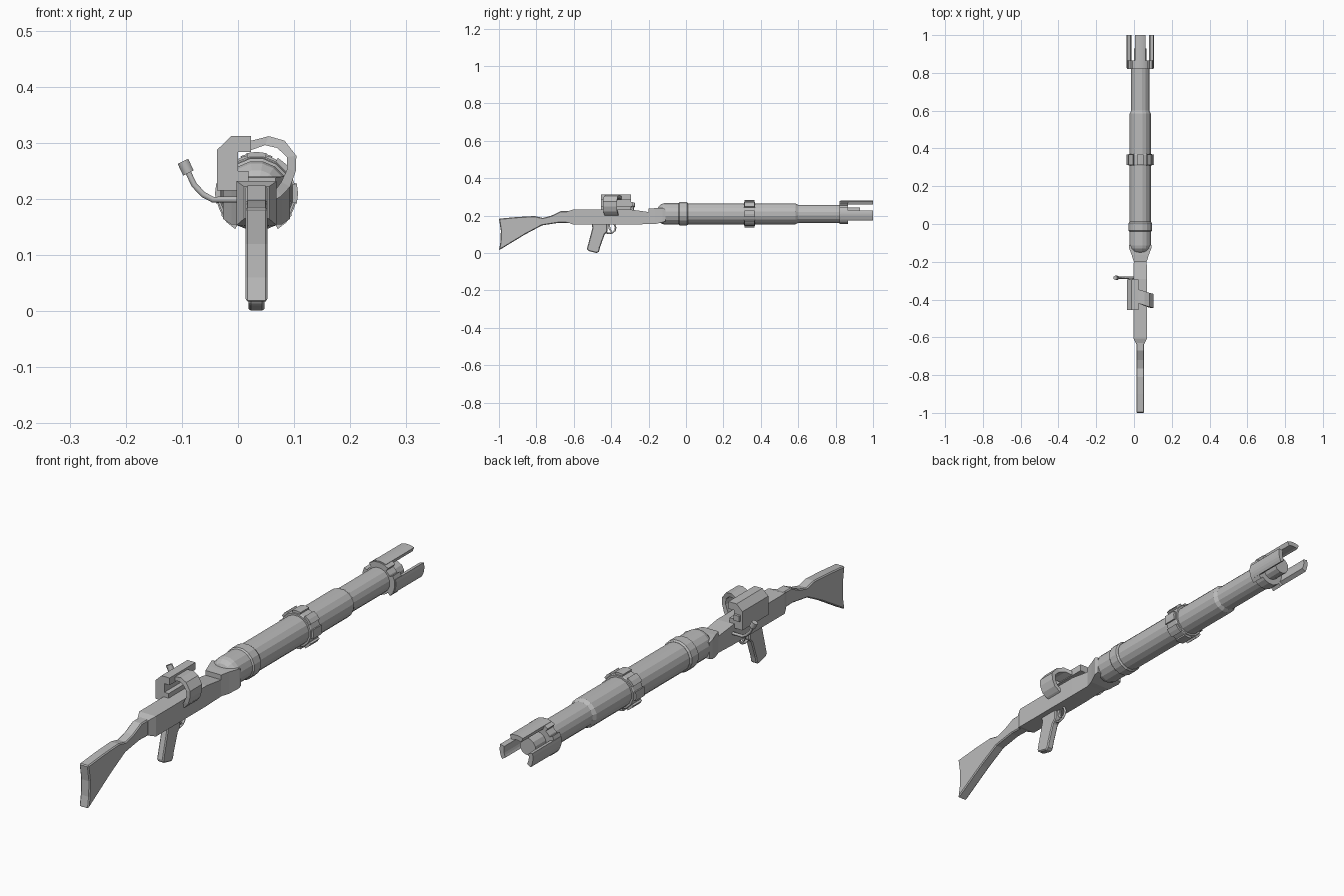
import bpy, bmesh, math
from mathutils import Vector

if "Cube" in bpy.data.objects:
    bpy.data.objects.remove(bpy.data.objects["Cube"], do_unlink=True)

CX, CZ = 0.033, 0.21  # barrel axis
SIDES = 16

grey = bpy.data.materials.new("plain grey")
grey.use_nodes = True
grey.diffuse_color = (0.5, 0.5, 0.5, 1)
grey.node_tree.nodes["Principled BSDF"].inputs["Base Color"].default_value = (0.5, 0.5, 0.5, 1)


def finish(name, bm, bevel=0):
    bmesh.ops.recalc_face_normals(bm, faces=bm.faces)
    mesh = bpy.data.meshes.new(name)
    bm.to_mesh(mesh)
    bm.free()
    mesh.materials.append(grey)
    obj = bpy.data.objects.new(name, mesh)
    bpy.context.collection.objects.link(obj)
    if bevel:
        mod = obj.modifiers.new("bevel", "BEVEL")
        mod.width, mod.segments = bevel, 1
        mod.limit_method, mod.angle_limit = "ANGLE", math.radians(40)
    return obj


def prism(name, points, offset, bevel=0):
    """Extrude a closed outline of 3D points along an offset."""
    bm = bmesh.new()
    face = bm.faces.new([bm.verts.new(p) for p in points])
    new = bmesh.ops.extrude_face_region(bm, geom=[face])["geom"]
    bmesh.ops.translate(bm, vec=offset, verts=[v for v in new if isinstance(v, bmesh.types.BMVert)])
    return finish(name, bm, bevel)


def side_profile(name, yz, half, bevel=0):
    return prism(name, [(CX - half, y, z) for y, z in yz], (2 * half, 0, 0), bevel)


def loft(name, sections):
    """Join equal-length rings of points and cap both ends."""
    bm = bmesh.new()
    rings = [[bm.verts.new(p) for p in s] for s in sections]
    n = len(rings[0])
    for a, b in zip(rings, rings[1:]):
        for i in range(n):
            bm.faces.new((a[i], a[(i + 1) % n], b[(i + 1) % n], b[i]))
    bm.faces.new(rings[0])
    bm.faces.new(rings[-1])
    return finish(name, bm)


def around(angle, r, y):
    return (CX + r * math.cos(angle), y, CZ + r * math.sin(angle))


def turned(name, profile, sides=SIDES):
    """Turn (y, radius) pairs about the barrel axis."""
    return loft(name, [[around(2 * math.pi * (i + 0.5) / sides, r, y) for i in range(sides)]
                       for y, r in profile])


def arc_plate(name, middle, spread, r_in, r_out, y0, y1, steps=5):
    """Curved plate wrapped round the barrel axis; angles in degrees."""
    angles = [math.radians(middle - spread + 2 * spread * i / steps) for i in range(steps + 1)]
    outline = [around(a, r_out, y0) for a in angles] + [around(a, r_in, y0) for a in reversed(angles)]
    return prism(name, outline, (0, y1 - y0, 0))


def box_section(y, half, z0, z1):
    return [(CX - half, y, z0), (CX + half, y, z0), (CX + half, y, z1), (CX - half, y, z1)]


def tube(name, points, radius, closed=False):
    curve = bpy.data.curves.new(name, "CURVE")
    curve.dimensions = "3D"
    curve.bevel_depth, curve.bevel_resolution, curve.use_fill_caps = radius, 1, True
    spline = curve.splines.new("POLY")
    spline.points.add(len(points) - 1)
    for p, co in zip(spline.points, points):
        p.co = (*co, 1)
    spline.use_cyclic_u = closed
    curve.materials.append(grey)
    obj = bpy.data.objects.new(name, curve)
    bpy.context.collection.objects.link(obj)
    return obj


# Shoulder stock with a curved butt and raised wrist
side_profile("stock", [(-1, .184), (-.9, .193), (-.81, .198), (-.765, .188), (-.72, .2), (-.67, .224),
                       (-.61, .224), (-.61, .16), (-.68, .162), (-.77, .148), (-.86, .1), (-1, .015),
                       (-.992, .06), (-.99, .12)], .02, .004)

# Receiver body, tapered at both ends
loft("receiver", [box_section(-.635, .022, .165, .222), box_section(-.605, .036, .153, .232),
                  box_section(-.29, .036, .153, .232), box_section(-.19, .034, .155, .218)])

# Cradle joining the receiver to the barrel
loft("breech_cradle", [box_section(-.2, .034, .155, .238), box_section(-.165, .045, .155, .24),
                       box_section(-.125, .06, .165, .24), box_section(-.11, .058, .17, .235)])

# Barrel, bands and muzzle tip
turned("breech_dome", [(-.155, .02), (-.145, .042), (-.13, .054), (-.115, .058), (-.03, .058)])
turned("breech_band", [(-.04, .058), (-.035, .063), (.005, .063), (.012, .058)])
turned("rear_barrel", [(-.03, .057), (.585, .057), (.6, .049)])
turned("front_barrel", [(.58, .049), (.83, .049)])
turned("muzzle_ring", [(.82, .056), (.865, .056)])
turned("muzzle_tip", [(.82, .034), (.93, .034)], 12)

# Clamp with raised lugs
turned("clamp_band", [(.31, .064), (.315, .067), (.365, .067), (.37, .064)])
for i in range(8):
    arc_plate(f"clamp_lug_{i + 1}", 45 * i, 14, .06, .074, .313, .367, 2)

# Muzzle prongs
for name, angle in (("top_prong", 90), ("left_prong", -8), ("right_prong", 188)):
    arc_plate(name + "_base", angle, 36, .05, .07, .82, .865)
    arc_plate(name, angle, 23, .054, .072, .825, 1)

# Pistol grip
side_profile("pistol_grip", [(-.505, .158), (-.5, .135), (-.53, .022), (-.522, .011), (-.475, 0),
                             (-.465, .008), (-.46, .03), (-.435, .1), (-.42, .115), (-.42, .158)], .014, .004)

# Trigger guard and trigger
tube("trigger_guard", [(CX, -.41 + .034 * math.cos(a), .135 + .03 * math.sin(a))
                       for a in (math.pi * i / 6 for i in range(12))], .005, True)
side_profile("trigger", [(-.418, .155), (-.408, .155), (-.403, .13), (-.396, .116), (-.404, .114),
                         (-.413, .128)], .004)

# Sight housing with an open channel on its left
c_shape = [(-.037, .215), (-.037, .288), (-.012, .312), (.023, .312), (.023, .284), (0, .284),
           (0, .25), (.019, .25), (.019, .215)]
prism("sight_housing", [(x, -.455, z) for x, z in c_shape], (0, .16, 0))
prism("sight_rail", [(x, -.285, z) for x, z in ((-.03, .25), (-.03, .272), (-.005, .272), (-.005, .25))],
      (0, -.03, 0))

# Curved strap over the receiver, swept slightly backwards
outer = [(.02, .303), (.055, .312), (.083, .304), (.104, .277), (.103, .25), (.093, .222), (.077, .205), (.06, .195)]
inner = [(.02, .286), (.048, .296), (.07, .291), (.087, .275), (.088, .254), (.077, .23), (.068, .218), (.06, .21)]
sections = []
for (xo, zo), (xi, zi) in zip(outer, inner):
    y = -.345 - .025 * min(1, (xo - .02) / .08)
    sections.append([(xo, y, zo), (xo, y - .074, zo), (xi, y - .074, zi), (xi, y, zi)])
loft("side_strap", sections)

# Bolt handle with a short knob
handle = [(.01, -.285, .199), (-.045, -.285, .199), (-.062, -.285, .208), (-.078, -.285, .225), (-.09, -.285, .25)]
tube("bolt_handle", handle, .006)
end = Vector(handle[-1])
along = (end - Vector(handle[-2])).normalized()
tube("bolt_knob", [end - along * .004, end + along * .019], .012)
